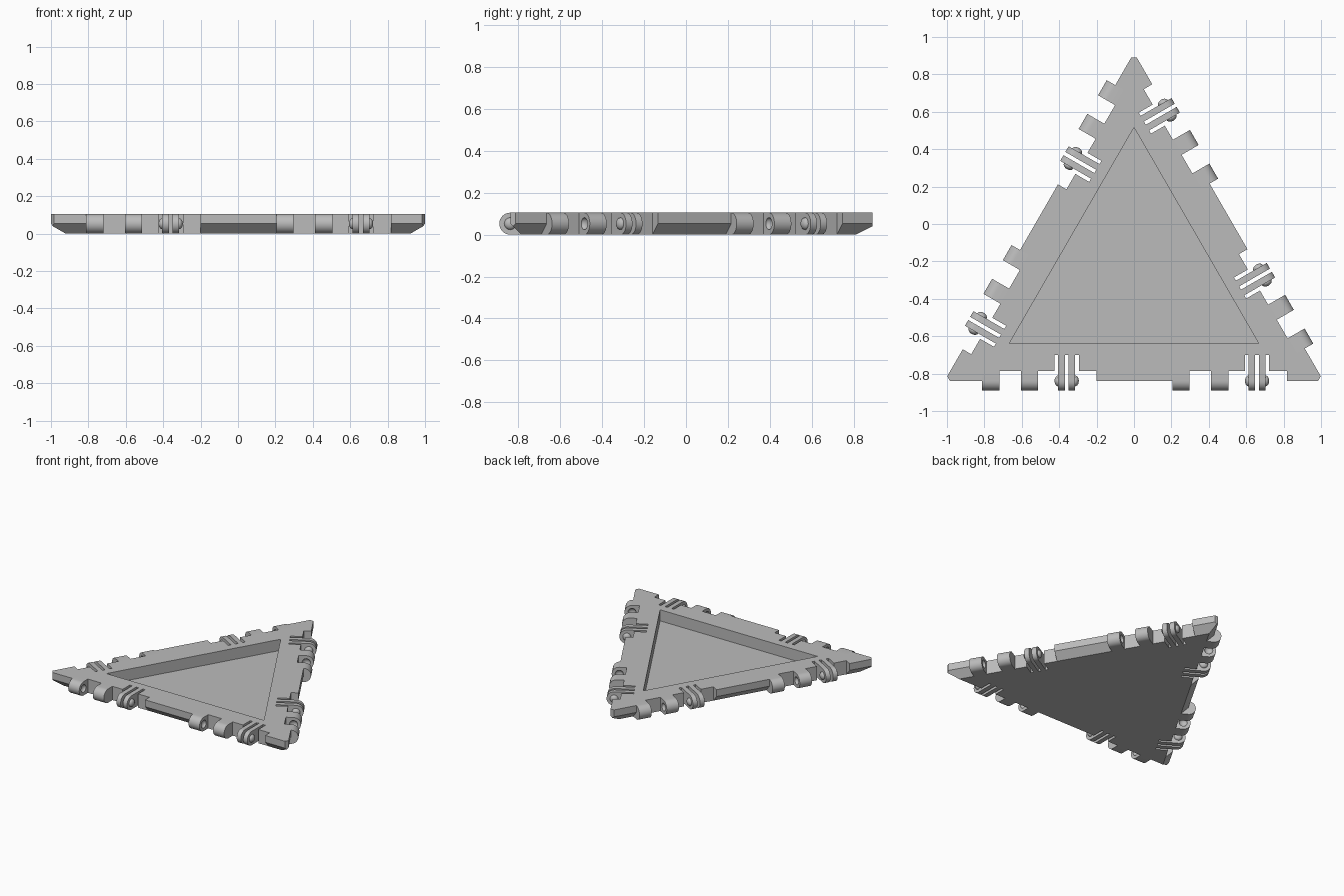
import bpy, bmesh
from math import pi, sin, cos, radians
from mathutils import Matrix, Vector

if "Cube" in bpy.data.objects:
    bpy.data.objects.remove(bpy.data.objects["Cube"])

THICK = 0.105
R = THICK / 2            # knuckle radius
EDGE = 0.585             # centre to outer edge
NOTCH = EDGE - R         # centre to notch wall
SLOT = 0.447             # centre to slot end
CENTRE = Matrix.Translation((0, -0.254, 0))
STARTS = (-0.813, 0.205)  # start of each hinge group along an edge

grey = bpy.data.materials.new("light_grey")
grey.use_nodes = True
grey.diffuse_color = (0.5, 0.5, 0.5, 1)
grey.node_tree.nodes["Principled BSDF"].inputs["Base Color"].default_value = (0.5, 0.5, 0.5, 1)


def add_object(name, mesh, matrix=CENTRE):
    obj = bpy.data.objects.new(name, mesh)
    bpy.context.collection.objects.link(obj)
    obj.matrix_world = matrix
    return obj


def to_mesh(name, bm):
    bmesh.ops.recalc_face_normals(bm, faces=bm.faces)
    mesh = bpy.data.meshes.new(name)
    bm.to_mesh(mesh)
    bm.free()
    mesh.materials.append(grey)
    return mesh


def loft(bm, rings):
    """Closed solid through matching rings of points."""
    rings = [[bm.verts.new(p) for p in ring] for ring in rings]
    n = len(rings[0])
    for a, b in zip(rings, rings[1:]):
        for i in range(n):
            j = (i + 1) % n
            bm.faces.new((a[i], a[j], b[j], b[i]))
    bm.faces.new(rings[0][::-1])
    bm.faces.new(rings[-1])


def triangle(apothem, z):
    return [(2 * apothem * cos(pi / 2 + i * 2 * pi / 3),
             2 * apothem * sin(pi / 2 + i * 2 * pi / 3), z) for i in range(3)]


def side(k):
    return Matrix.Rotation(k * 2 * pi / 3, 4, "Z")


def boolean(obj, mesh, operation):
    """Apply a boolean with a temporary helper object."""
    tool = add_object("helper", mesh, obj.matrix_world.copy())
    tool.hide_render = True
    mod = obj.modifiers.new("cut", "BOOLEAN")
    mod.operation, mod.object, mod.solver = operation, tool, "EXACT"
    bpy.context.view_layer.update()
    graph = bpy.context.evaluated_depsgraph_get()
    result = bpy.data.meshes.new_from_object(obj.evaluated_get(graph))
    obj.modifiers.clear()
    obj.data = result
    bpy.data.objects.remove(tool)


def edge_boxes(first, last, inner):
    """Cutter boxes for both hinge groups on all three edges."""
    bm = bmesh.new()
    for k in range(3):
        for s in STARTS:
            rings = []
            for x in (s + first, s + last):
                ring = [(x, -inner, -0.1), (x, -0.75, -0.1), (x, -0.75, 0.2), (x, -inner, 0.2)]
                rings.append([side(k) @ Vector(p) for p in ring])
            loft(bm, rings)
    return to_mesh("boxes", bm)


# Panel: chamfered triangular slab with clipped corners
bm = bmesh.new()
loft(bm, [triangle(NOTCH, 0), triangle(EDGE, R), triangle(EDGE, THICK)])
for k in range(3):
    out = side(k) @ Vector((0, 1, 0))
    cut = bmesh.ops.bisect_plane(bm, geom=bm.verts[:] + bm.edges[:] + bm.faces[:],
                                 plane_co=out * 1.145, plane_no=out, clear_outer=True)
    rim = [e for e in cut["geom_cut"] if isinstance(e, bmesh.types.BMEdge)]
    bmesh.ops.contextual_create(bm, geom=rim)
panel = add_object("panel", to_mesh("panel", bm))

# Recess, hinge notches and slots
bm = bmesh.new()
loft(bm, [triangle(0.385, 0.02), triangle(0.385, 0.3)])
boolean(panel, to_mesh("recess", bm), "DIFFERENCE")
boolean(panel, edge_boxes(0, 0.613, NOTCH), "DIFFERENCE")
boolean(panel, edge_boxes(0.388, 0.518, SLOT), "DIFFERENCE")


def round_bar(name, width, back):
    """Bar with a half-round nose, centred along the edge direction."""
    nose = [(-EDGE - R * sin(a), R + R * cos(a)) for a in (i * pi / 16 for i in range(17))]
    profile = nose + [(-back, 0), (-back, THICK)]
    bm = bmesh.new()
    loft(bm, [[(x, y, z) for y, z in profile] for x in (-width / 2, width / 2)])
    return add_object(name, to_mesh(name, bm))


def button(x):
    """Flattened ball on the hinge axis."""
    bm = bmesh.new()
    shape = Matrix.Translation((x, -EDGE, R)) @ Matrix.Diagonal((0.02, 0.029, 0.029, 1))
    bmesh.ops.create_uvsphere(bm, u_segments=24, v_segments=12, radius=1,
                              matrix=shape @ Matrix.Rotation(pi / 2, 4, "Y"))
    return to_mesh("button", bm)


def hinge_part(name, width, back, direction, operation):
    """Hinge piece with a button or dimple on one face; returns its mesh."""
    obj = round_bar(name, width, back)
    boolean(obj, button(direction * width / 2), operation)
    mesh = obj.data
    mesh.shade_smooth()
    mesh.set_sharp_from_angle(angle=radians(35))
    bpy.data.objects.remove(obj)
    return mesh


# Hinge pieces: offset of each from the start of its group
parts = [
    ("knuckle_outer", 0.0465, hinge_part("knuckle_outer", 0.093, NOTCH, 1, "DIFFERENCE")),
    ("knuckle_inner", 0.2545, hinge_part("knuckle_inner", 0.093, NOTCH, -1, "DIFFERENCE")),
    ("prong_outer", 0.4255, hinge_part("prong_outer", 0.035, SLOT, -1, "UNION")),
    ("prong_inner", 0.4805, hinge_part("prong_inner", 0.035, SLOT, 1, "UNION")),
]
for k, edge in enumerate(("front", "right", "left")):
    for n, start in enumerate(STARTS):
        for name, offset, mesh in parts:
            place = CENTRE @ side(k) @ Matrix.Translation((start + offset, 0, 0))
            add_object(f"{edge}_{name}_{n + 1}", mesh, place)
